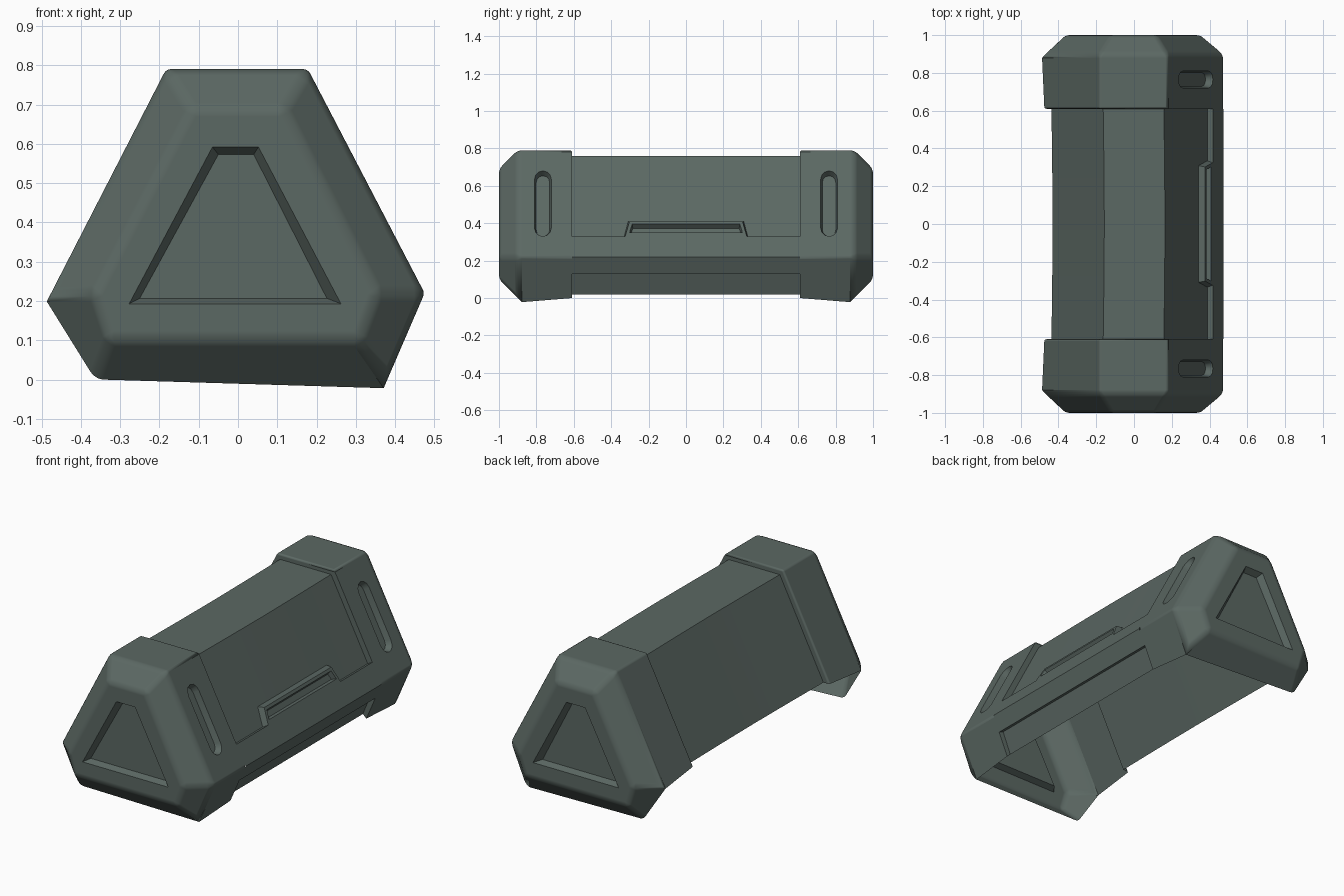
import bpy, bmesh, math

if "Cube" in bpy.data.objects:
    bpy.data.objects.remove(bpy.data.objects["Cube"])

# Cross-sections (x, z): outer shell at y=-0.9, and smaller end face at y=-1
OUTER = [(.38, 0), (.475, .22), (.178, .79), (-.183, .79), (-.475, .22), (-.366, 0)]
INNER = [(.31, .10), (.355, .22), (.118, .69), (-.12, .69), (-.365, .22), (-.33, .10)]
STEP = .61

paint = bpy.data.materials.new("grey_green_paint")
paint.diffuse_color = (.105, .138, .125, 1)
paint.use_nodes = True
paint.node_tree.nodes["Principled BSDF"].inputs["Base Color"].default_value = paint.diffuse_color


def front(x, z, d):
    return (x, -1 + d, z)


def slope(y, z, d):
    """Point on the upper right side, sunk inwards by d."""
    return (.475 - (z - .22) * .521 - .887 * d, y, z - .462 * d)


def face(bm, pts):
    return bm.faces.new([bm.verts.new(p) for p in pts])


def bridge(bm, a, b):
    for i in range(len(a)):
        j = (i + 1) % len(a)
        face(bm, [a[i], a[j], b[j], b[i]])


def pocket(bm, place, outline, rim, floor, depth):
    """Flat plate with a sunken pocket in it."""
    edges = []
    for loop in (outline, rim):
        vs = [bm.verts.new(place(u, v, 0)) for u, v in loop]
        edges += [bm.edges.new((vs[i - 1], vs[i])) for i in range(len(vs))]
    bmesh.ops.triangle_fill(bm, use_beauty=True, use_dissolve=False, edges=edges)
    low = [place(u, v, depth) for u, v in floor]
    bridge(bm, [place(u, v, 0) for u, v in rim], low)
    face(bm, low)


def rounded_slot(cy, z0, z1, r, n=6):
    pts = []
    for zc, start in ((z1 - r, 0), (z0 + r, math.pi)):
        for i in range(n + 1):
            a = start + math.pi * i / n
            pts.append((cy + r * math.cos(a), zc + r * math.sin(a)))
    return pts


def on_shell(v):
    return any(abs(v.co.x - x) + abs(v.co.z - z) < .002 for x, z in OUTER + INNER)


def finish(bm, name, mirror=False, bevel=0):
    bmesh.ops.remove_doubles(bm, verts=bm.verts, dist=1e-4)
    bmesh.ops.recalc_face_normals(bm, faces=bm.faces)
    if bevel:
        weight = bm.edges.layers.float.new("bevel_weight_edge")
        for e in bm.edges:
            if all(on_shell(v) for v in e.verts) and e.calc_face_angle(0) > .4:
                soft = all(v.co.y < -.89 for v in e.verts)
                e[weight] = 1 if soft else .5
    me = bpy.data.meshes.new(name)
    bm.to_mesh(me)
    bm.free()
    me.materials.append(paint)
    ob = bpy.data.objects.new(name, me)
    bpy.context.collection.objects.link(ob)
    bpy.ops.object.select_all(action='DESELECT')
    ob.select_set(True)
    bpy.context.view_layer.objects.active = ob
    if bevel:
        me.shade_smooth()
        b = ob.modifiers.new("bevel", 'BEVEL')
        b.width, b.segments = bevel, 3
        b.limit_method = 'WEIGHT'
        b.use_clamp_overlap = False
        # keep pocket edges crisp
        me.set_sharp_from_angle(angle=math.radians(35))
        for e, w in zip(me.edges, me.attributes["bevel_weight_edge"].data):
            if w.value > 0:
                e.use_edge_sharp = False
        b.harden_normals = True
    else:
        bpy.ops.object.shade_smooth_by_angle(angle=math.radians(35))
    if mirror:
        m = ob.modifiers.new("mirror", 'MIRROR')
        m.use_axis = (False, True, False)
        m.use_mirror_merge = False
    return ob


# End caps: chamfered end with triangular recess, open underneath
bm = bmesh.new()
bridge(bm, [(x, -.9, z) for x, z in OUTER], [(x, -1, z) for x, z in INNER])
pocket(bm, front, INNER,
       [(-.065, .592), (.052, .592), (.262, .193), (-.277, .193)],
       [(-.05, .573), (.04, .573), (.226, .207), (-.25, .207)], .035)

# Cap side walls: lower right, slotted upper right, top, left
lo = (.436, .13)
face(bm, [(.38, -.9, 0), (.475, -.9, .22), (.475, -STEP, .22), (lo[0], -STEP, lo[1]), (.38, -STEP, 0)])
slot, slot_floor = rounded_slot(-.765, .33, .68, .045), rounded_slot(-.765, .345, .67, .036)
pocket(bm, slope, [(-.9, .22), (-.9, .79), (-STEP, .79), (-STEP, .33), (-STEP, .22)],
       slot, slot_floor, .035)
for i in (2, 3):
    (x0, z0), (x1, z1) = OUTER[i], OUTER[i + 1]
    face(bm, [(x0, -.9, z0), (x1, -.9, z1), (x1, -STEP, z1), (x0, -STEP, z0)])

# Cap rims stepping down to the body
e0, e1 = slope(0, .33, 0), slope(0, .33, .033)
high = [(e0[0], e0[2])] + OUTER[2:5]
body_top = [(e1[0], e1[2]), (.158, .76), (-.163, .76), (-.437, .22)]
for a, b in ((high, body_top), ([lo, OUTER[0]], [(.408, .142), (.358, .02)])):
    for i in range(len(a) - 1):
        face(bm, [(x, -STEP, z) for x, z in (a[i], a[i + 1], b[i + 1], b[i])])
finish(bm, "end_caps", mirror=True, bevel=.022)

# Body shell with a raised band along the lower right corner
bm = bmesh.new()
band = [(.358, .02), (.408, .142), lo, (.475, .22), high[0], body_top[0]]
rings = [[(x, y, z) for x, z in band] + [(x + dx, y, z) for x, z in body_top[1:]]
         for y, dx in ((-STEP, 0), (-.3, .004), (0, .006), (.3, .004), (STEP, 0))]
for r0, r1 in zip(rings, rings[1:]):
    for i in range(len(r0) - 1):
        face(bm, [r0[i], r0[i + 1], r1[i + 1], r1[i]])
finish(bm, "body_shell")

# Raised handle with a slot, rising flush from the band
bm = bmesh.new()
outer = [(-.325, .33), (-.302, .41), (.302, .41), (.325, .33)]
base = [(-.335, .33), (-.31, .425), (.31, .425), (.335, .33)]
pocket(bm, slope, outer,
       [(-.302, .35), (-.288, .395), (.288, .395), (.302, .35)],
       [(-.294, .356), (-.284, .385), (.284, .385), (.294, .356)], .026)
top, foot = [slope(y, z, 0) for y, z in outer], [slope(y, z, .036) for y, z in base]
for i in range(3):
    face(bm, [top[i], top[i + 1], foot[i + 1], foot[i]])
finish(bm, "side_handle")
